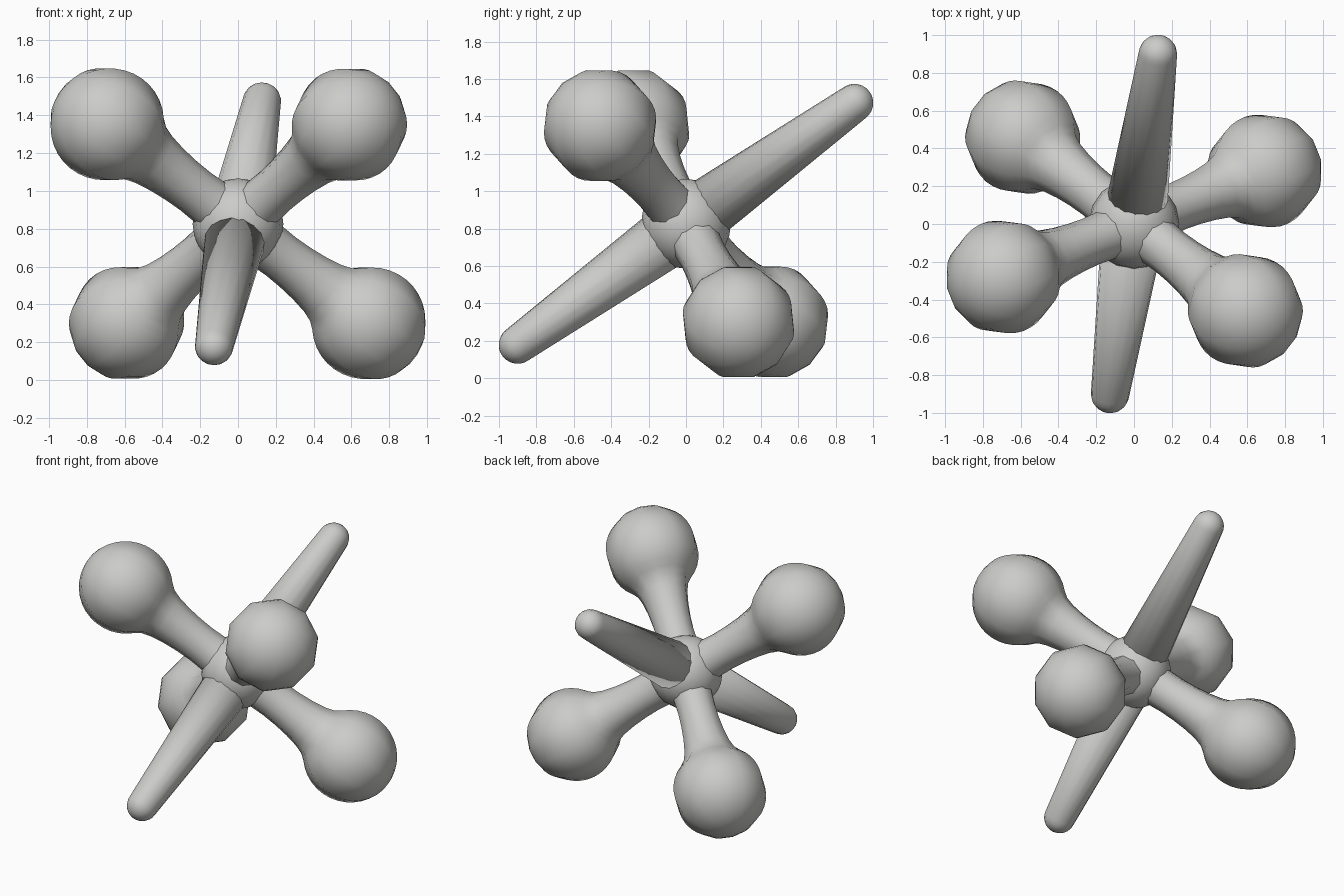
import bpy, bmesh, math
from mathutils import Vector

if "Cube" in bpy.data.objects:
    bpy.data.objects.remove(bpy.data.objects["Cube"])

CENTRE = Vector((0, 0, 0.826))

metal = bpy.data.materials.new("light grey metal")
metal.diffuse_color = (0.6, 0.6, 0.585, 1)
metal.use_nodes = True
metal.node_tree.nodes["Principled BSDF"].inputs["Base Color"].default_value = metal.diffuse_color


def finish(name, bm):
    bmesh.ops.recalc_face_normals(bm, faces=bm.faces)
    mesh = bpy.data.meshes.new(name)
    bm.to_mesh(mesh)
    bm.free()
    mesh.materials.append(metal)
    obj = bpy.data.objects.new(name, mesh)
    bpy.context.collection.objects.link(obj)
    obj.location = CENTRE
    for p in mesh.polygons:
        p.use_smooth = True
    return obj


def lathe(name, profile, direction, sides):
    """Revolve (distance, radius) points about an axis leaving the centre."""
    bm = bmesh.new()
    rings = []
    for d, r in profile:
        n = sides if r > 1e-4 else 1
        rings.append([bm.verts.new((r * math.cos(2 * math.pi * i / sides),
                                    r * math.sin(2 * math.pi * i / sides), d))
                      for i in range(n)])
    for a, b in zip(rings, rings[1:]):
        for i in range(sides):
            j = (i + 1) % sides
            if len(b) == 1:
                bm.faces.new((a[i], a[j], b[0]))
            else:
                bm.faces.new((a[i], a[j], b[j], b[i]))
    bm.faces.new(rings[0][::-1])
    obj = finish(name, bm)
    obj.rotation_mode = 'QUATERNION'
    obj.rotation_quaternion = direction.to_track_quat('Z', 'Y')
    return obj


def cap(centre, radius, start, steps):
    """Arc of a ball from a start angle to its outer pole."""
    return [(centre - radius * math.cos(a), radius * math.sin(a))
            for a in (start + (math.pi - start) * i / steps
                      for i in range(steps + 1))]


# Ball arms: waisted neck flaring into a round knob
neck = [(0.05, 0.15), (0.2, 0.132), (0.3, 0.128), (0.4, 0.132),
        (0.5, 0.142), (0.59, 0.158), (0.65, 0.178)]
knob = neck + cap(0.913, 0.305, math.radians(43), 14)
arm_a = Vector((-0.69, -0.28, 0.525))
arm_b = Vector((0.59, -0.46, 0.525))
for label, axis in (("left", arm_a), ("right", arm_b)):
    lathe("upper_" + label + "_ball_arm", knob, axis, 10)
    lathe("lower_" + label + "_ball_arm", knob, -axis, 10)

# Tapered spikes, at right angles to the ball arms
spike = [(0.05, 0.168)] + cap(1.115, 0.102, math.radians(88), 6)
spike_axis = arm_a.cross(arm_b)
lathe("back_spike", spike, spike_axis, 16)
lathe("front_spike", spike, -spike_axis, 16)

# Round hub where the arms meet
bm = bmesh.new()
bmesh.ops.create_uvsphere(bm, u_segments=16, v_segments=12, radius=0.24)
finish("hub", bm)
